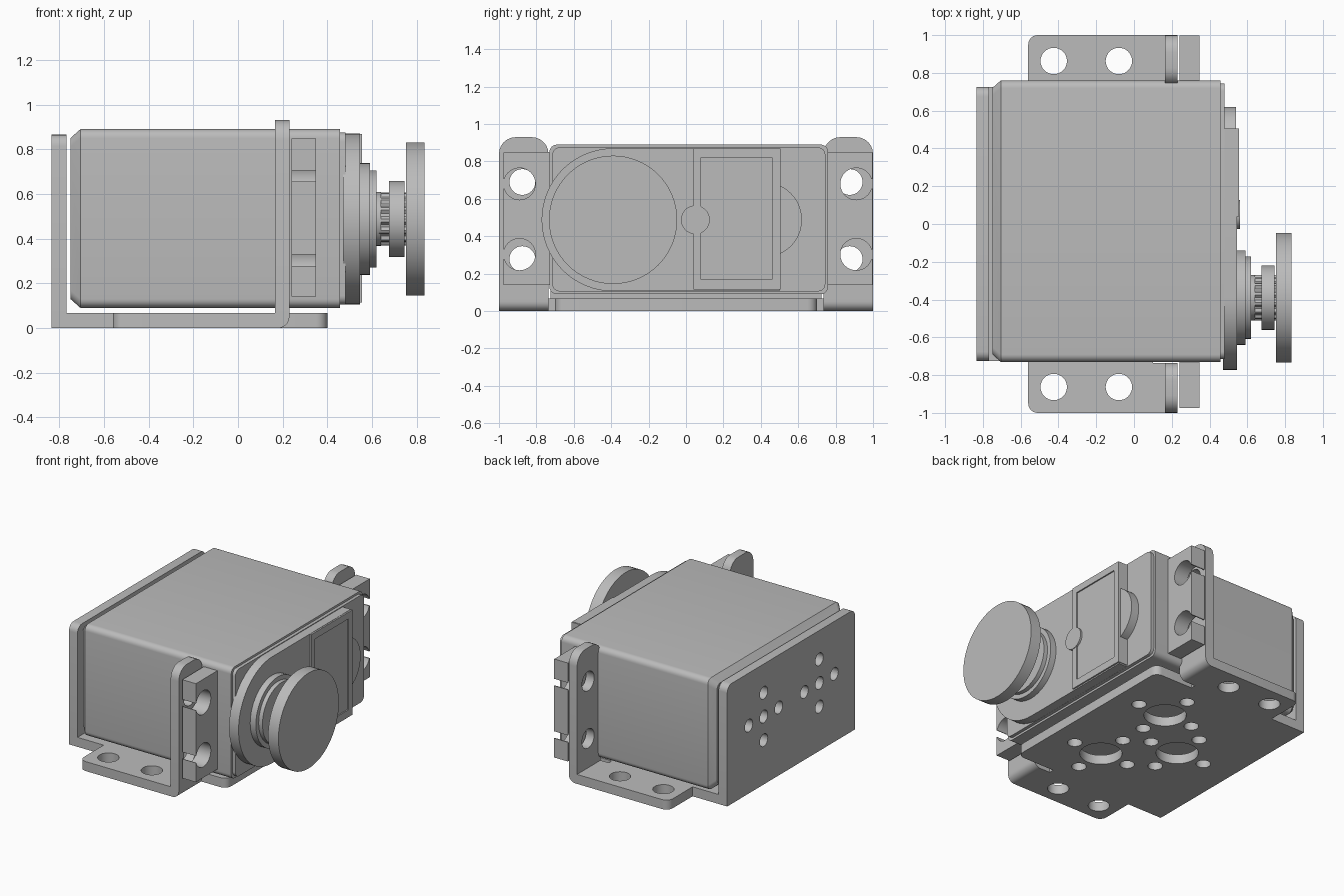
import bpy, bmesh, math
from mathutils import Vector

cube = bpy.data.objects.get("Cube")
if cube:
    bpy.data.objects.remove(cube, do_unlink=True)

grey = bpy.data.materials.new("plain grey")
grey.use_nodes = True
colour = (0.5, 0.5, 0.5, 1)
grey.diffuse_color = colour
grey.node_tree.nodes["Principled BSDF"].inputs["Base Color"].default_value = colour

PLACE = {"x": lambda u, v, w: (w, u, v),
         "y": lambda u, v, w: (u, w, v),
         "z": lambda u, v, w: (u, v, w)}


def loft(name, sections, axis="x"):
    """Skin a list of (position, outline) sections along an axis."""
    bm = bmesh.new()
    rings = [[bm.verts.new(PLACE[axis](u, v, w)) for u, v in outline]
             for w, outline in sections]
    for a, b in zip(rings, rings[1:]):
        for i in range(len(a)):
            j = (i + 1) % len(a)
            bm.faces.new((a[i], a[j], b[j], b[i]))
    bm.faces.new(rings[0])
    bm.faces.new(rings[-1])
    bmesh.ops.recalc_face_normals(bm, faces=bm.faces)
    mesh = bpy.data.meshes.new(name)
    bm.to_mesh(mesh)
    bm.free()
    mesh.materials.append(grey)
    obj = bpy.data.objects.new(name, mesh)
    bpy.context.collection.objects.link(obj)
    return obj


def prism(name, outline, axis, lo, hi):
    return loft(name, [(lo, outline), (hi, outline)], axis)


def circle(u, v, r, n=48):
    return [(u + r * math.cos(2 * math.pi * i / n), v + r * math.sin(2 * math.pi * i / n))
            for i in range(n)]


def rounded(points, steps=6):
    """Polygon from (u, v, radius) corners, with right-angle fillets."""
    out = []
    for i, (u, v, r) in enumerate(points):
        p = Vector((u, v))
        if r == 0:
            out.append((u, v))
            continue
        a = (Vector(points[i - 1][:2]) - p).normalized() * r
        b = (Vector(points[(i + 1) % len(points)][:2]) - p).normalized() * r
        for k in range(steps + 1):
            t = math.pi / 2 * k / steps
            out.append(tuple(p + a * (1 - math.sin(t)) + b * (1 - math.cos(t))))
    return out


def rect(u0, v0, u1, v1, r=0):
    return rounded([(u0, v0, r), (u1, v0, r), (u1, v1, r), (u0, v1, r)])


def cut(obj, cutters):
    for c in cutters:
        c.hide_render = True
        mod = obj.modifiers.new("cut", "BOOLEAN")
        mod.operation = "DIFFERENCE"
        mod.solver = "EXACT"
        mod.object = c
        bpy.context.view_layer.objects.active = obj
        bpy.ops.object.modifier_apply(modifier=mod.name)
        bpy.data.objects.remove(c, do_unlink=True)


def hole(u, v, r, axis, lo, hi, n=32):
    return prism("hole_cutter", circle(u, v, r, n), axis, lo, hi)


T = 0.068      # bracket sheet thickness
SHAFT = (-0.39, 0.488)

# Motor case with a chamfered back and a stepped front
def case(inset):
    return rect(-0.73 + inset, 0.09 + inset, 0.76 - inset, 0.89 - inset, 0.04)

loft("motor_case", [(-0.75, case(0.04)), (-0.705, case(0)), (0.457, case(0)),
                    (0.457, case(0.015)), (0.48, case(0.015))])

# Raised gear cover: round at the shaft end, square at the other
r = 0.382
arc = [(SHAFT[0] + r * math.cos(a), SHAFT[1] + r * math.sin(a))
       for a in (math.pi / 2 + math.pi * i / 32 for i in range(33))]
prism("gear_cover", arc + [(0.5, SHAFT[1] - r), (0.5, SHAFT[1] + r)], "x", 0.47, 0.545)
prism("side_boss", circle(0.42, 0.488, 0.2), "x", 0.47, 0.54)
prism("small_boss", circle(0.05, 0.488, 0.077, 32), "x", 0.47, 0.56)
panel = prism("cover_panel", rect(0.04, 0.115, 0.505, 0.868), "x", 0.47, 0.556)
cut(panel, [prism("recess_cutter", rect(0.08, 0.168, 0.46, 0.82), "x", 0.547, 0.6)])

# Output shaft, collar and horn
loft("shaft_collar", [(x, circle(*SHAFT, rad)) for x, rad in
     ((0.53, 0.25), (0.59, 0.25), (0.59, 0.218), (0.62, 0.218), (0.62, 0.12), (0.64, 0.12))])
teeth = 28
spline = [(SHAFT[0] + q * math.cos(a), SHAFT[1] + q * math.sin(a))
          for a, q in ((math.pi * i / teeth, 0.12 if i % 4 < 2 else 0.108)
                       for i in range(2 * teeth))]
prism("splined_shaft", spline, "x", 0.63, 0.76)
prism("horn_hub", circle(*SHAFT, 0.17), "x", 0.675, 0.745)
prism("horn_disc", circle(*SHAFT, 0.343, 64), "x", 0.752, 0.834)

# Mounting ears with keyhole slots open to the outside
for side, inner, outer, mid in (("right", -0.7, -0.975, -0.89), ("left", 0.73, 0.998, 0.91)):
    ear = prism("mounting_ear_" + side, rect(min(inner, outer), 0.14, max(inner, outer), 0.847),
                "x", 0.24, 0.348)
    tools = []
    for z in (0.68, 0.303):
        tools.append(hole(mid, z, 0.085, "x", 0.2, 0.4))
        end = mid + math.copysign(0.3, mid)
        tools.append(prism("slot_cutter", rect(min(mid, end), z - 0.025, max(mid, end), z + 0.025),
                           "x", 0.2, 0.4))
    cut(ear, tools)

# Bracket base sheet with side flanges and a front tongue
half = [(-0.835, 0.725, 0), (-0.56, 0.725, 0), (-0.56, 1, 0.05), (0.165, 1, 0),
        (0.165, 0.735, 0), (0.1, 0.735, 0), (0.1, 0.7, 0), (0.4, 0.7, 0.05)]
base = prism("bracket_base", rounded(half + [(x, -y, q) for x, y, q in reversed(half)]),
             "z", 0, T)
tools = [hole(x, y, 0.07, "z", -0.1, 0.2) for x in (-0.425, -0.08) for y in (-0.863, 0.863)]
for x, y in ((0, 0.315), (0, -0.335), (-0.375, -0.01)):
    tools.append(hole(x, y, 0.138, "z", -0.1, 0.2))
    for dx, dy in ((1, 0), (-1, 0), (0, 1), (0, -1)):
        tools.append(hole(x + 0.222 * dx, y + 0.222 * dy, 0.048, "z", -0.1, 0.2, 24))
cut(base, tools)

# Bracket back plate with two cross patterns of holes
back = prism("bracket_back_plate",
             rounded([(-0.725, T, 0), (0.725, T, 0), (0.725, 0.865, 0.05), (-0.725, 0.865, 0.05)]),
             "x", -0.835, -0.767)
cut(back, [hole(y + 0.17 * dy, 0.488 + 0.17 * dz, 0.045, "x", -0.9, -0.7, 24)
           for y in (-0.32, 0.31)
           for dy, dz in ((0, 0), (1, 0), (-1, 0), (0, 1), (0, -1))])

# Bracket uprights and the bends that join them to the base
for side, s in (("right", -1), ("left", 1)):
    lo, hi = sorted((0.735 * s, s))
    upright = prism("bracket_upright_" + side,
                    rounded([(lo, T, 0), (hi, T, 0), (hi, 0.93, 0.09), (lo, 0.93, 0.09)]),
                    "x", 0.165, 0.23)
    cut(upright, [hole(0.875 * s, z, 0.069, "x", 0.1, 0.3) for z in (0.69, 0.278)])
    prism("bracket_bend_" + side,
          rounded([(0.165, 0, 0), (0.23, 0, 0.05), (0.23, T, 0), (0.165, T, 0)]), "y", lo, hi)

# Smooth the curves and keep the edges sharp
bpy.ops.object.select_all(action="DESELECT")
for obj in bpy.context.collection.objects:
    if obj.type == "MESH":
        obj.select_set(True)
        bpy.context.view_layer.objects.active = obj
bpy.ops.object.shade_smooth_by_angle(angle=math.radians(30))
